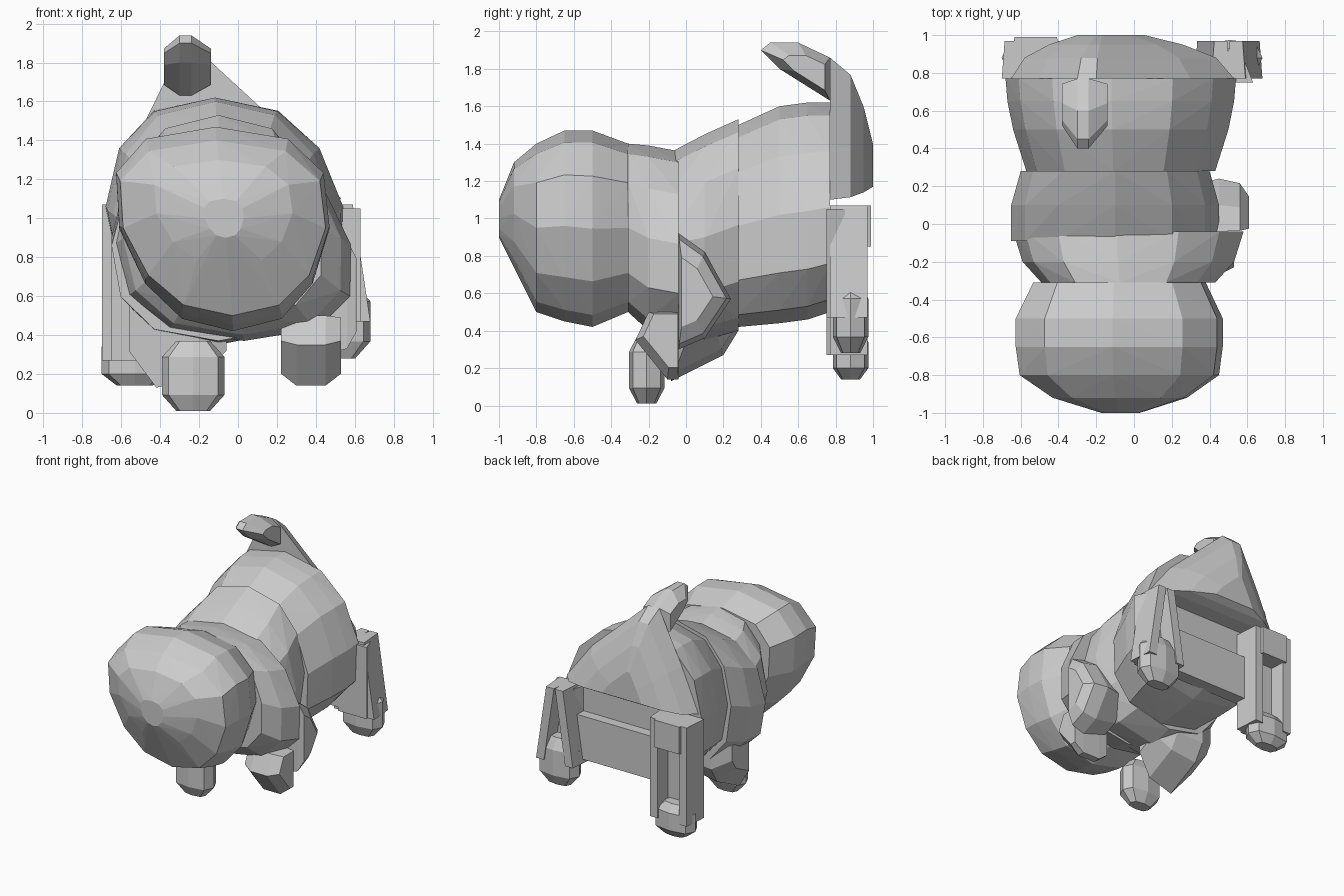
import bpy
import bmesh
from itertools import product
from math import cos, sin, pi, copysign

default_cube = bpy.data.objects.get("Cube")
if default_cube:
    bpy.data.objects.remove(default_cube, do_unlink=True)


def hull(name, points):
    """Make one faceted convex part that wraps the given points."""
    mesh = bpy.data.meshes.new(name)
    bm = bmesh.new()
    for point in points:
        bm.verts.new(point)
    result = bmesh.ops.convex_hull(bm, input=bm.verts)
    inside = {item for item in result["geom_interior"] + result["geom_unused"]
              if isinstance(item, bmesh.types.BMVert)}
    bmesh.ops.delete(bm, geom=list(inside), context="VERTS")
    bmesh.ops.recalc_face_normals(bm, faces=bm.faces)
    bm.to_mesh(mesh)
    bm.free()
    part = bpy.data.objects.new(name, mesh)
    bpy.context.collection.objects.link(part)
    return part


def rounded(value, power):
    return copysign(abs(value) ** power, value)


def barrel(name, centre_x, taper, lean, slices, sides=12):
    """Wrap oval slices (y, half width, bottom, top); taper widens the upper half."""
    points = []
    for y, half_width, bottom, top in slices:
        for i in range(sides):
            angle = i * pi * 2 / sides
            across = rounded(cos(angle), .8)
            up = rounded(sin(angle), .9)
            x = centre_x + half_width * (across * (1 + taper * up) + lean * up)
            z = (bottom + top + (top - bottom) * up) / 2
            points.append((x, y, z))
    return hull(name, points)


def blob(name, centre, radii, sides=8, rows=4):
    """Boxy low-poly pebble."""
    points = []
    for row in range(rows):
        tilt = pi * ((row + .5) / rows - .5)
        for i in range(sides):
            turn = i * pi * 2 / sides
            direction = (cos(tilt) * cos(turn), cos(tilt) * sin(turn), sin(tilt) / cos(pi / sides))
            points.append([c + r * rounded(d, .7)
                           for c, r, d in zip(centre, radii, direction)])
    return hull(name, points)


def layered(name, axis, outline, centre, slices):
    """Stack copies of an outline along an axis, each shrunk towards a centre."""
    points = []
    for position, scale in slices:
        for corner in outline:
            point = [c + (value - c) * scale for value, c in zip(corner, centre)]
            point.insert("xyz".index(axis), position)
            points.append(point)
    return hull(name, points)


def strut(name, start, end, half_width, front, back):
    """Bar in the rear plane between two (x, z) points, narrower at the back."""
    points = []
    for (x, z), side in product((start, end), (-half_width, half_width)):
        points += [(x + side, front, z), (x + side * .7, back, z)]
    return hull(name, points)


# Head: wide at the brow, narrow at the chin
barrel("head", -.07, .2, -.08, [
    (-.31, .45, .5, 1.4),
    (-.5, .54, .42, 1.47),
    (-.65, .54, .45, 1.47),
    (-.8, .52, .5, 1.4),
    (-.92, .35, .75, 1.3),
    (-1, .1, .9, 1.1)])

# Torso: chest, waist and hindquarters butted together along the spine
barrel("chest", -.03, -.1, -.1, [
    (-.31, .46, .5, 1.4),
    (-.2, .56, .4, 1.39),
    (-.04, .61, .37, 1.36)])
barrel("waist", -.1, -.05, 0, [
    (-.09, .55, .37, 1.35),
    (.1, .55, .35, 1.45),
    (.28, .5, .4, 1.53)])
barrel("hindquarters", -.07, -.1, -.08, [
    (.28, .5, .42, 1.5),
    (.5, .57, .44, 1.6),
    (.65, .6, .46, 1.62),
    (.77, .61, .5, 1.62)])

# Rump cap rising into the root of the tail
layered("rump_cap", "y",
        [(-.65, 1.1), (-.5, 1.45), (-.3, 1.86), (-.2, 1.86), (.3, 1.4), (.53, 1.1)],
        (-.15, 1.2), [(.77, 1), (.88, .86), (.95, .6), (1, .3)])

# Tail curling forward over the back
layered("tail", "x",
        [(.4, 1.9), (.5, 1.8), (.77, 1.63), (.77, 1.86), (.6, 1.94), (.45, 1.94)],
        (.7, 1.77), [(-.38, .6), (-.3, 1), (-.24, 1), (-.14, .6)])

# Forelegs
layered("left_front_leg", "x",
        [(-.04, .92), (.1, .82), (.24, .57), (.1, .36), (-.04, .3)],
        (0, .6), [(.25, .8), (.45, 1), (.56, .9), (.61, .6)])
layered("left_front_paw", "x",
        [(-.2, .5), (-.04, .5), (-.04, .14), (-.1, .14), (-.27, .35)],
        (-.06, .45), [(.22, .8), (.3, 1), (.45, 1), (.53, .8)])
layered("right_front_leg", "x",
        [(-.08, .13), (-.08, .6), (.28, .6), (.28, .4), (.2, .27)],
        (.1, .6), [(-.56, .6), (-.42, 1), (-.2, .9), (-.06, .6)])
blob("right_front_paw", (-.23, -.21, .19), (.17, .1, .18))

# Rear plate forming a ledge below the recess
hull("rear_ledge", product((-.4, .4), (.75, .85), (.5, .85)))

# Hind legs: open frames of struts above the feet, the right one broader and lower
for side, out, hip_x, hip_width, foot_z, foot_height in (
        ("left", 1, .5, .04, .47, .19),
        ("right", -1, -.52, .13, .27, .13)):
    for place, sign in (("outer", out), ("inner", -out)):
        strut(f"{side}_{place}_thigh",
              (hip_x + sign * hip_width, 1.07),
              (hip_x + sign * .13, foot_z), .05, .77, .97)
    strut(f"{side}_thigh_panel", (hip_x, 1.05), (hip_x, foot_z), .13, .75, .85)
    blob(f"{side}_hind_foot", (hip_x + out * .01, .88, foot_z), (.18, .1, foot_height))

# Broad top of the right hind leg
strut("right_hip", (-.52, 1.07), (-.52, .85), .16, .77, .99)
